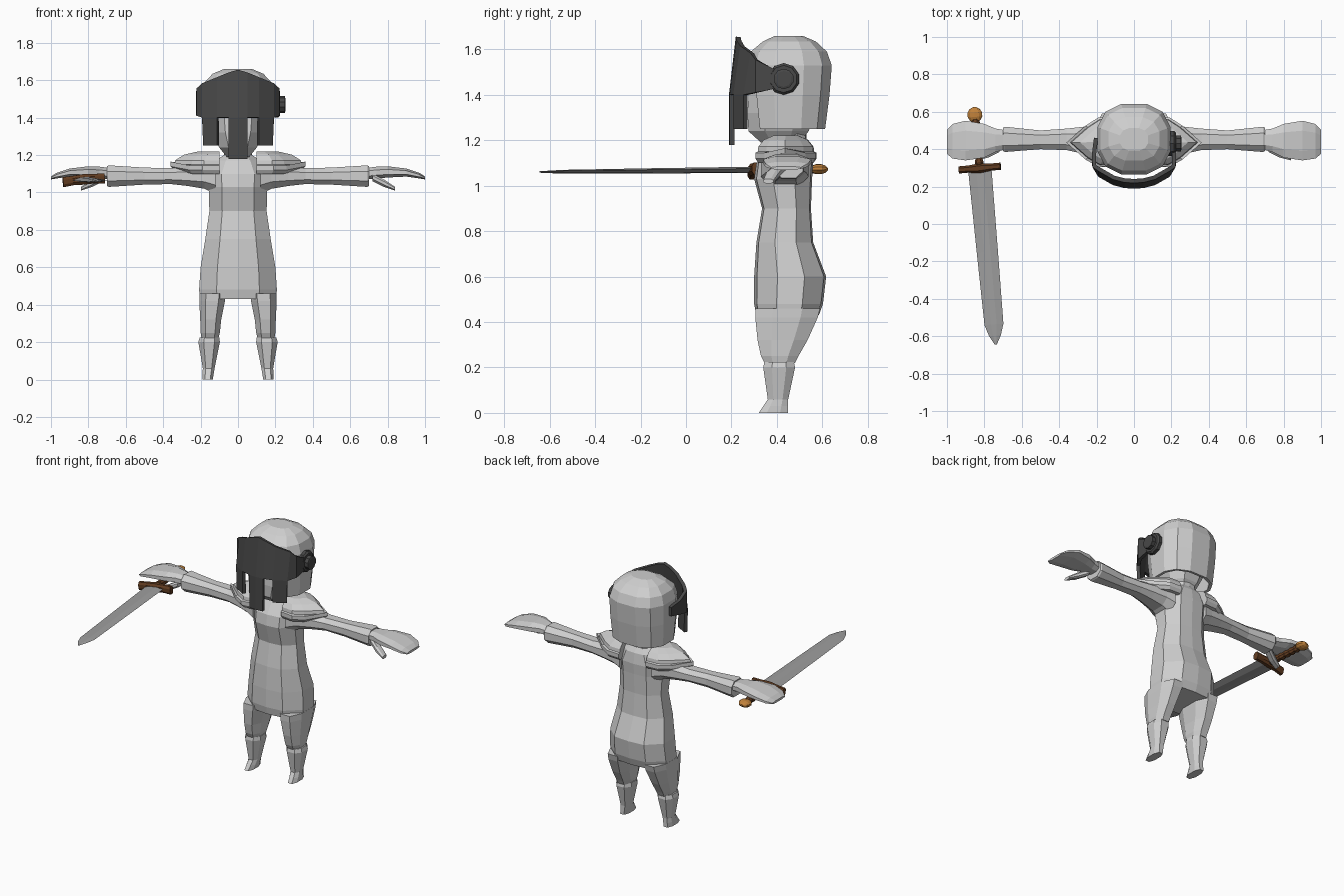
import bpy, bmesh, math
from mathutils import Matrix, Vector

if "Cube" in bpy.data.objects:
    bpy.data.objects.remove(bpy.data.objects["Cube"])


def material(name, rgb):
    m = bpy.data.materials.new(name)
    m.diffuse_color = (*rgb, 1)
    m.use_nodes = True
    m.node_tree.nodes["Principled BSDF"].inputs["Base Color"].default_value = m.diffuse_color
    return m


PALE = material("pale grey", (0.62, 0.62, 0.62))
DARK = material("dark grey", (0.065, 0.065, 0.065))
STEEL = material("steel grey", (0.35, 0.35, 0.35))
BROWN = material("dark brown", (0.12, 0.045, 0.015))
ORANGE = material("brass orange", (0.55, 0.23, 0.045))

OCT = [(-.5, -1), (.5, -1), (1, -.45), (1, .45), (.5, 1), (-.5, 1), (-1, .45), (-1, -.45)]
TEN = [(-.55, -.92), (0, -1), (.55, -.92), (1, -.35), (1, .4),
       (.55, .94), (0, 1), (-.55, .94), (-1, .4), (-1, -.35)]
DIAMOND = [(-1, 0), (-.3, -1), (.3, -1), (1, 0), (.3, 1), (-.3, 1)]


def rounded(n, power=1.0):
    """Unit outline with n points; a power below 1 makes it squarer."""
    out = []
    for i in range(n):
        a = 2 * math.pi * (i + .5) / n
        c, s = math.cos(a), math.sin(a)
        out.append((math.copysign(abs(c) ** power, c), math.copysign(abs(s) ** power, s)))
    return out


def ring(axis, pos, a0, a1, b0, b1, shape=OCT):
    """Outline fitted to a box, placed across the given axis."""
    pts = []
    for u, v in shape:
        p = [(a0 + a1) / 2 + u * (a1 - a0) / 2, (b0 + b1) / 2 + v * (b1 - b0) / 2]
        p.insert("xyz".index(axis), pos)
        pts.append(Vector(p))
    return pts


def finish(bm, name, mat, matrix=None):
    bmesh.ops.recalc_face_normals(bm, faces=bm.faces[:])
    me = bpy.data.meshes.new(name)
    bm.to_mesh(me)
    bm.free()
    if matrix:
        me.transform(matrix)
    me.materials.append(mat)
    ob = bpy.data.objects.new(name, me)
    bpy.context.collection.objects.link(ob)
    return ob


def loft(name, rings, mat, side=1, caps=(True, True), matrix=None, drop=None):
    """Skin a list of rings; side=-1 mirrors the part across x."""
    bm = bmesh.new()
    rows = [[bm.verts.new((p.x * side, p.y, p.z)) for p in r] for r in rings]
    n = len(rows[0])
    for a, b in zip(rows, rows[1:]):
        for i in range(n):
            bm.faces.new((a[i], a[(i + 1) % n], b[(i + 1) % n], b[i]))
    if caps[0]:
        bm.faces.new(rows[0])
    if caps[1]:
        bm.faces.new(rows[-1])
    if drop:
        gone = [f for f in bm.faces if drop(f.calc_center_median())]
        bmesh.ops.delete(bm, geom=gone, context='FACES')
    return finish(bm, name, mat, matrix)


def thicken(ob, amount, offset):
    mod = ob.modifiers.new("thickness", 'SOLIDIFY')
    mod.thickness = amount
    mod.offset = offset


# Torso and neck: z, half width, front y, back y
torso = [(.43, .203, .31, .585), (.48, .208, .30, .603), (.60, .20, .30, .617),
         (.75, .175, .31, .56), (.90, .153, .335, .55), (1.03, .157, .30, .555),
         (1.10, .16, .31, .56), (1.17, .12, .36, .55), (1.20, .075, .39, .53),
         (1.30, .075, .39, .53)]
loft("torso", [ring("z", z, -w, w, a, b, TEN) for z, w, a, b in torso], PALE)

# Limbs and shoulder plates, both sides
leg = [(.46, .065, .207, .305, .59), (.42, .07, .207, .305, .58), (.32, .09, .202, .315, .535),
       (.25, .097, .20, .33, .495), (.22, .105, .195, .345, .48)]
boot = [(.225, .10, .205, .345, .475), (.20, .097, .212, .34, .48), (.06, .125, .188, .36, .45),
        (.03, .13, .19, .34, .45), (0, .135, .19, .32, .45)]
arm = [(.12, .33, .54, .99, 1.17), (.18, .35, .53, 1.02, 1.155), (.27, .375, .52, 1.035, 1.14),
       (.36, .395, .51, 1.045, 1.13), (.50, .40, .50, 1.042, 1.133), (.69, .385, .52, 1.03, 1.145),
       (.70, .39, .515, 1.035, 1.14)]
hand = [(.68, .40, .50, 1.07, 1.13), (.74, .385, .51, 1.075, 1.138), (.80, .355, .535, 1.08, 1.14),
        (.90, .34, .552, 1.085, 1.128), (.97, .35, .535, 1.075, 1.105), (1.0, .375, .505, 1.07, 1.085)]
thumb = [(.72, .385, .44, 1.06, 1.10), (.78, .355, .41, 1.03, 1.07), (.84, .34, .385, 1.01, 1.03)]
outline = [(.10, .315), (.19, .305), (.26, .345), (.362, .435), (.26, .525), (.19, .57), (.10, .575)]
steps = [(.9, 1.10), (1.0, 1.12), (1.0, 1.145), (.92, 1.15), (.9, 1.172), (.72, 1.202), (.42, 1.22)]
for side, tag in ((1, "left"), (-1, "right")):
    loft(tag + "_leg", [ring("z", *r) for r in leg], PALE, side)
    loft(tag + "_boot", [ring("z", *r) for r in boot], PALE, side)
    loft(tag + "_arm", [ring("x", *r) for r in arm], PALE, side)
    loft(tag + "_hand", [ring("x", *r) for r in hand], PALE, side)
    loft(tag + "_thumb", [ring("x", *r) for r in thumb], PALE, side)
    plate = [[Vector((.10 + (x - .10) * k, .44 + (y - .44) * k,
                      z + (.02 if x > .3 and k > .85 and z < 1.15 else 0)))
              for x, y in outline] for k, z in steps]
    loft(tag + "_shoulder_plate", plate, PALE, side)

# Head inside the helmet
head = [(1.19, .06, .33, .50), (1.24, .10, .275, .54), (1.32, .135, .27, .57),
        (1.45, .155, .28, .60), (1.58, .12, .32, .56)]
loft("head", [ring("z", z, -w, w, a, b) for z, w, a, b in head], PALE)

# Open-fronted helmet
dome = rounded(12, .8)
helmet = [(1.25, .183, .285, .617), (1.40, .193, .265, .637), (1.53, .195, .26, .647),
          (1.59, .178, .28, .625), (1.635, .135, .335, .575), (1.66, .075, .39, .515)]
k = 1.03
shell = loft("helmet", [ring("z", z, -w * k, w * k, a, b, dome) for z, w, a, b in helmet], PALE,
             caps=(False, True),
             drop=lambda c: c.y < .32 and c.z < 1.5 and abs(c.x) < .12)
thicken(shell, .02, -1)

# Visor with three hanging teeth: x, y, top, lower edge of each column
half = [(.05, .203, 1.64, 1.40), (.108, .218, 1.615, 1.40), (.185, .262, 1.583, 1.40),
        (.213, .31, 1.555, 1.41), (.213, .38, 1.517, 1.425), (.203, .46, 1.50, 1.44)]
columns = [(-x, y, a, b) for x, y, a, b in reversed(half)] + [(0, .20, 1.655, 1.40)] + half
bm = bmesh.new()
top = [bm.verts.new((x, y + (.03 if y < .3 else 0), a)) for x, y, a, b in columns]
low = [bm.verts.new((x, y, b)) for x, y, a, b in columns]
for i in range(len(columns) - 1):
    bm.faces.new((low[i], low[i + 1], top[i + 1], top[i]))
for run, z in (((3, 4), 1.25), ((5, 6, 7), 1.18), ((8, 9), 1.25)):
    tip = [bm.verts.new((columns[i][0] * .98, columns[i][1], z)) for i in run]
    for j in range(len(run) - 1):
        bm.faces.new((tip[j], tip[j + 1], low[run[j + 1]], low[run[j]]))
visor = finish(bm, "visor", DARK)
thicken(visor, .022, 0)

# Hinge knob on one side
knob = [(.17, .07), (.215, .07), (.225, .06), (.225, .045), (.25, .045), (.253, .035)]
loft("visor_hinge", [ring("x", x, .43 - r, .43 + r, 1.47 - r, 1.47 + r, rounded(10))
                     for x, r in knob], DARK)

# Sword, built pointing along -y from its guard
place = (Matrix.Translation((-.825, .30, 1.07)) @ Matrix.Rotation(.09, 4, 'Z')
         @ Matrix.Rotation(-.09, 4, 'Y') @ Matrix.Rotation(.01, 4, 'X'))
blade = [(0, .063, .012), (-.45, .057, .010), (-.84, .051, .007), (-.90, .032, .005), (-.948, .006, .003)]
loft("sword_blade", [ring("y", y, -w, w, -t, t, DIAMOND) for y, w, t in blade], STEEL, matrix=place)
guard = [(-.112, -.02, .018, -.032, .022), (-.06, -.02, .018, -.026, .024), (0, -.028, .025, -.028, .028),
         (.06, -.02, .018, -.026, .024), (.112, -.02, .018, -.032, .022)]
loft("sword_guard", [ring("x", *r) for r in guard], BROWN, matrix=place)
grip = [(.01 + .021 * i, .023 if i % 2 else .017) for i in range(13)]
loft("sword_grip", [ring("y", y, -r, r, -r, r) for y, r in grip], BROWN, matrix=place)
pommel = [(.285 - .042 * math.cos(a), .042 * math.sin(a))
          for a in [math.pi * (i + .4) / 5.8 for i in range(6)]]
loft("sword_pommel", [ring("y", y, -r, r, -r * .55, r * .55, rounded(10)) for y, r in pommel],
     ORANGE, matrix=place)
